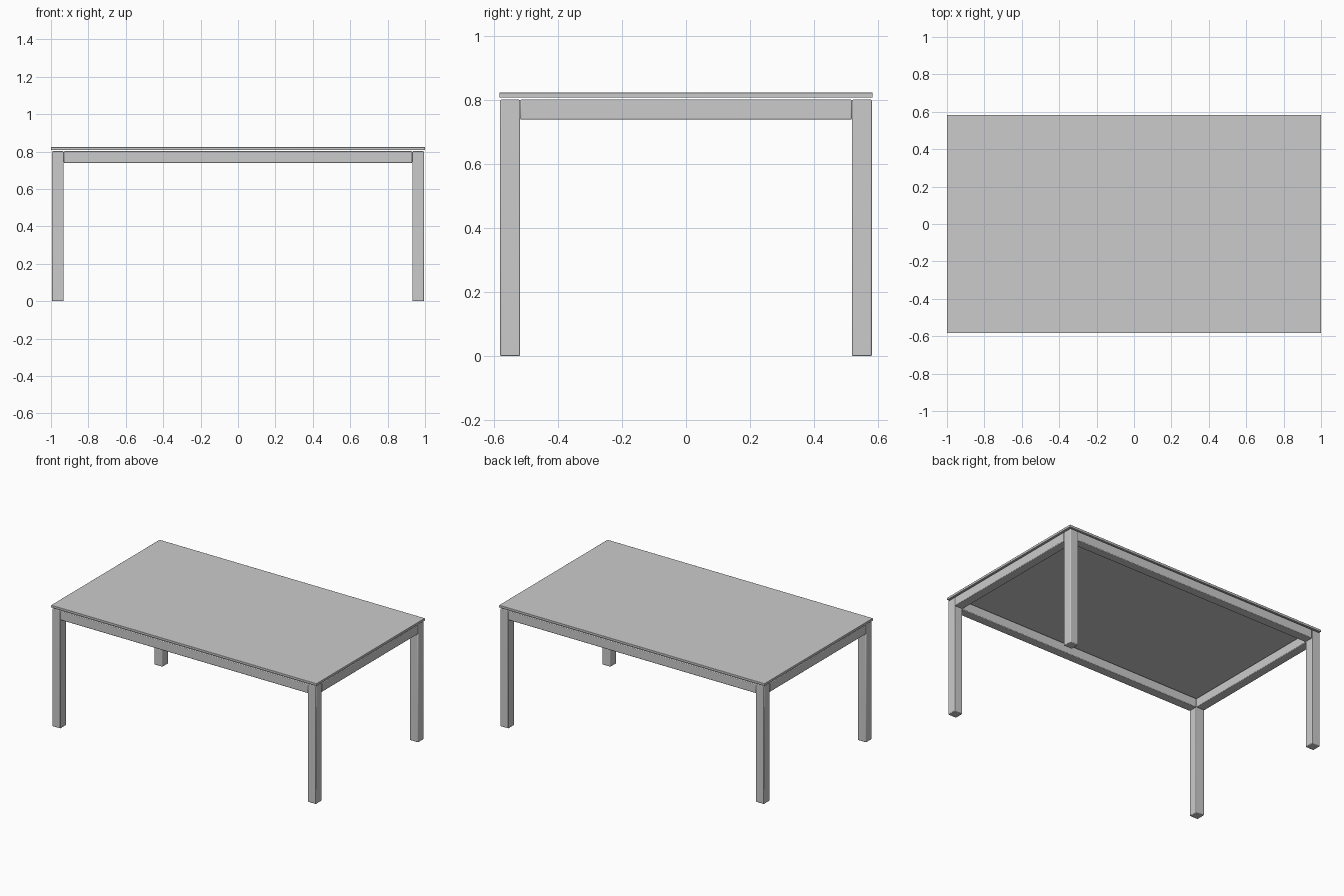
import bpy

if "Cube" in bpy.data.objects:
    bpy.data.objects.remove(bpy.data.objects["Cube"])

LEG = 0.0625            # square section of legs and rails
LX, LY = 0.963, 0.55    # leg centre lines
FRAME_TOP = 0.802


def box(name, size, loc, bevel):
    """Box with slightly eased edges."""
    bpy.ops.mesh.primitive_cube_add(size=1, location=loc)
    ob = bpy.context.object
    ob.name = name
    ob.scale = size
    bpy.ops.object.transform_apply(location=False, rotation=False, scale=True)
    mod = ob.modifiers.new("eased_edges", 'BEVEL')
    mod.width = bevel
    mod.segments = 2
    bpy.ops.object.shade_smooth_by_angle()
    return ob


# Table top, floating just above the frame
box("table_top", (2.0, 1.168, 0.016), (0, 0, 0.816), 0.002)

# Legs
for sx, side in ((-1, "left"), (1, "right")):
    for sy, end in ((-1, "front"), (1, "back")):
        box(f"{end}_{side}_leg", (LEG, LEG, FRAME_TOP),
            (sx * LX, sy * LY, FRAME_TOP / 2), 0.004)

# Rails between the legs, flush with their faces
rail_z = FRAME_TOP - LEG / 2
for s, name in ((-1, "front_rail"), (1, "back_rail")):
    box(name, (2 * LX - LEG, LEG, LEG), (0, s * LY, rail_z), 0.004)
for s, name in ((-1, "left_rail"), (1, "right_rail")):
    box(name, (LEG, 2 * LY - LEG, LEG), (s * LX, 0, rail_z), 0.004)
